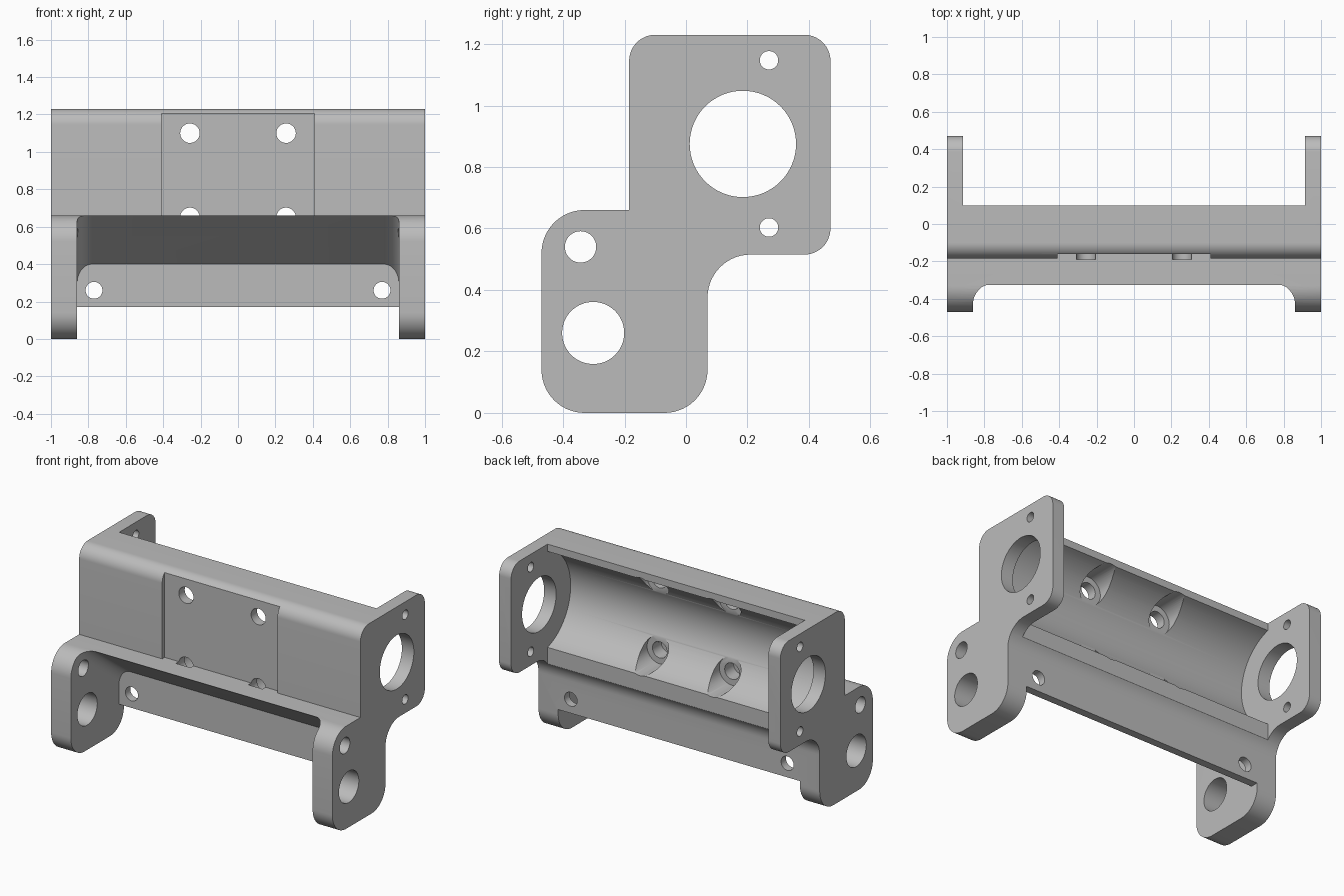
import bpy, bmesh, math
from mathutils import Vector, Matrix

cube = bpy.data.objects.get("Cube")
if cube:
    bpy.data.objects.remove(cube, do_unlink=True)

metal = bpy.data.materials.new("plain grey")
metal.use_nodes = True
GREY = (0.5, 0.5, 0.5, 1)
metal.diffuse_color = GREY
metal.node_tree.nodes["Principled BSDF"].inputs["Base Color"].default_value = GREY


def to_object(bm, name):
    bmesh.ops.recalc_face_normals(bm, faces=bm.faces)
    mesh = bpy.data.meshes.new(name)
    bm.to_mesh(mesh)
    bm.free()
    mesh.materials.append(metal)
    obj = bpy.data.objects.new(name, mesh)
    bpy.context.collection.objects.link(obj)
    return obj


def rounded(corners, steps=14):
    """Outline through (y, z, radius) corners, each rounded by an arc."""
    points = []
    for i, (y, z, r) in enumerate(corners):
        p = Vector((y, z))
        if r == 0:
            points.append(p)
            continue
        a = (Vector(corners[i - 1][:2]) - p).normalized()
        b = (Vector(corners[(i + 1) % len(corners)][:2]) - p).normalized()
        centre = p + (a + b) * r
        for s in range(steps + 1):
            t = s / steps * math.pi / 2
            points.append(centre - b * r * math.cos(t) - a * r * math.sin(t))
    return points


def prism(points, half):
    """Solid with a y-z outline, running from -half to half along x."""
    bm = bmesh.new()
    face = bm.faces.new([bm.verts.new((-half, p[0], p[1])) for p in points])
    ext = bmesh.ops.extrude_face_region(bm, geom=[face])
    moved = [v for v in ext["geom"] if isinstance(v, bmesh.types.BMVert)]
    bmesh.ops.translate(bm, verts=moved, vec=(2 * half, 0, 0))
    return bm


def box(x, y0, y1, z0, z1):
    return prism([(y0, z0), (y1, z0), (y1, z1), (y0, z1)], x)


def rod(axis, centre, radius, length, sides=48):
    bm = bmesh.new()
    turn = Matrix.Rotation(math.pi / 2, 4, "Y" if axis == "X" else "X")
    bmesh.ops.create_cone(bm, cap_ends=True, segments=sides, radius1=radius,
                          radius2=radius, depth=length,
                          matrix=Matrix.Translation(centre) @ turn)
    return bm


# Full-width block with the end plate outline
outline = rounded([(-0.185, 0.66, 0), (-0.185, 1.23, 0.085), (0.47, 1.23, 0.085),
                   (0.47, 0.515, 0.085), (0.07, 0.515, 0.14), (0.07, 0, 0.14),
                   (-0.47, 0, 0.14), (-0.47, 0.66, 0.14)])
bracket = to_object(prism(outline, 1), "bracket")

# Upper cradle: round trough and open back
AXIS_Y, AXIS_Z = 0.185, 0.875
cutters = [rod("X", (0, AXIS_Y, AXIS_Z), 0.32, 1.83, 128),
           box(0.915, 0.10, 0.7, 0.3, 1.4)]

# Lower bay: sloped roof with filleted ends, thin rear panel left standing
bay = prism([(-0.605, 0.87), (0.02, 0.40), (0.02, 0.17), (0.2, 0.17),
             (0.2, -0.1), (-0.605, -0.1)], 0.86)
roof_ends = [e for e in bay.edges
             if all(v.co.z > 0.3 for v in e.verts)
             and abs(e.verts[0].co.x - e.verts[1].co.x) < 0.01]
bmesh.ops.bevel(bay, geom=roof_ends, offset=0.08, offset_type="OFFSET",
                segments=12, profile=0.5, affect="EDGES")
cutters.append(bay)

# Shallow mounting pad on the front wall
cutters.append(box(0.41, -0.4, -0.16, 0.66, 1.4))

# Holes through the end plates: (y, z, radius)
for y, z, r in [(AXIS_Y, AXIS_Z, 0.173), (0.27, 1.147, 0.03), (0.27, 0.603, 0.03),
                (-0.343, 0.54, 0.051), (-0.302, 0.26, 0.101)]:
    cutters.append(rod("X", (0, y, z), r, 2.4, 64))

for side in (-1, 1):
    # Counterbored mounting holes in the front wall
    for dz in (-0.225, 0.225):
        x, z = 0.257 * side, AXIS_Z + dz
        cutters.append(rod("Y", (x, -0.07, z), 0.052, 0.24))
        cutters.append(rod("Y", (x, 0.05, z), 0.09, 0.30))
    # Rear panel holes
    cutters.append(rod("Y", (0.77 * side, 0.05, 0.26), 0.045, 0.3))

# Cut everything, then drop the cutters
tools = [to_object(bm, "cutter") for bm in cutters]
for tool in tools:
    tool.hide_render = True
    mod = bracket.modifiers.new("cut", "BOOLEAN")
    mod.operation, mod.solver, mod.object = "DIFFERENCE", "EXACT", tool
bpy.context.view_layer.update()
result = bpy.data.meshes.new_from_object(
    bracket.evaluated_get(bpy.context.evaluated_depsgraph_get()))
bracket.modifiers.clear()
bracket.data = result
for tool in tools:
    bpy.data.objects.remove(tool, do_unlink=True)

bpy.ops.object.select_all(action="DESELECT")
bracket.select_set(True)
bpy.context.view_layer.objects.active = bracket
bpy.ops.object.shade_smooth_by_angle(angle=math.radians(30))
